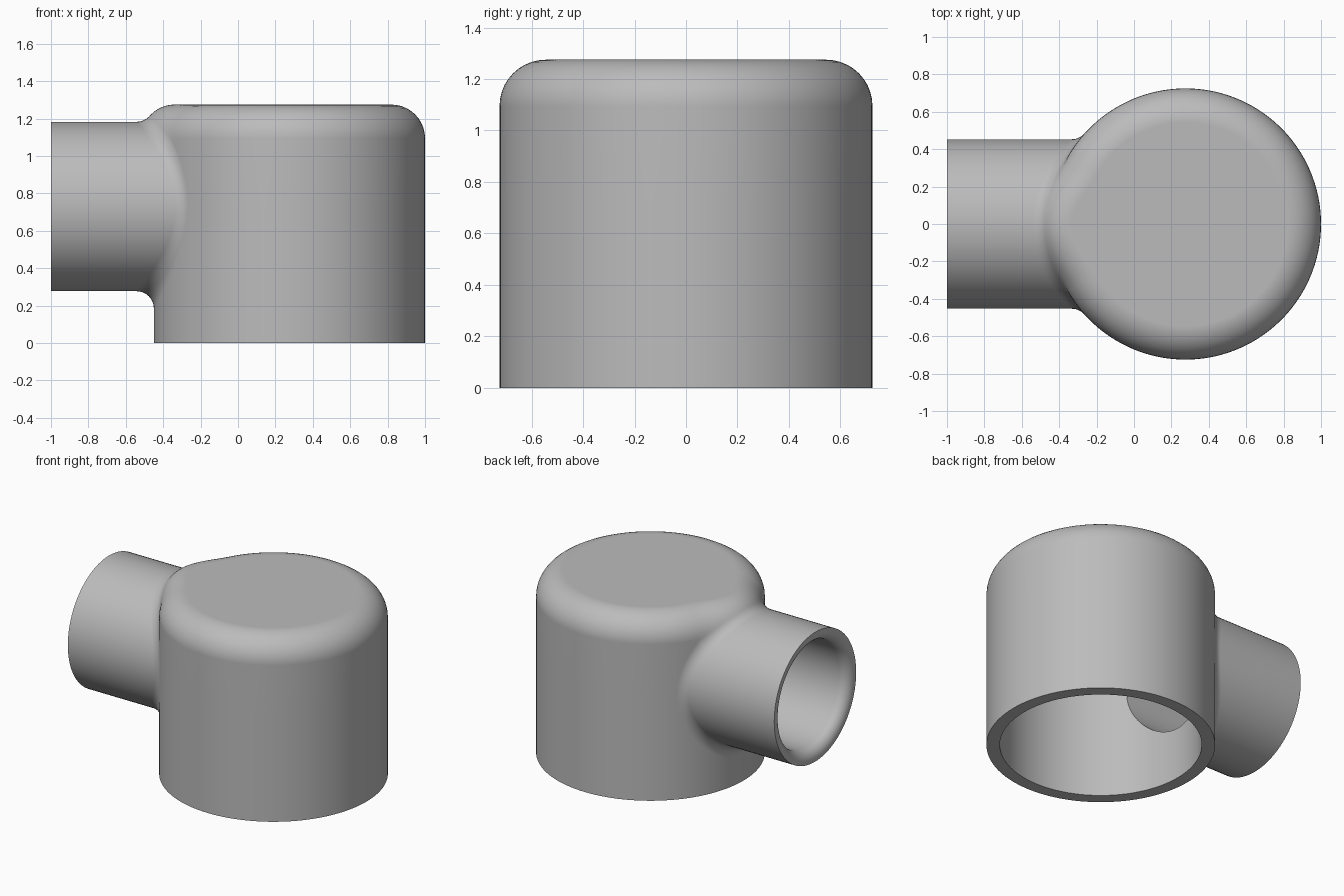
import bpy, bmesh
from math import pi, sin, cos, sqrt, asin, atan2, radians
from mathutils import Vector

cube = bpy.data.objects.get("Cube")
if cube:
    bpy.data.objects.remove(cube, do_unlink=True)

# Main dimensions
AXIS_X, BODY_R, BODY_H, TOP_FILLET = 0.275, 0.725, 1.275, 0.18
PIPE_Z, PIPE_R, JOINT_FILLET = 0.73, 0.453, 0.092
WALL, LIP, END_X = 0.085, 0.07, -1.0
SEGMENTS, ARC_STEPS = 96, 10
UP = Vector((0, 0, 1))

grey = bpy.data.materials.new("plain grey")
grey.use_nodes = True
grey.diffuse_color = (0.5, 0.5, 0.5, 1)
grey.node_tree.nodes["Principled BSDF"].inputs["Base Color"].default_value = (0.5, 0.5, 0.5, 1)


def arc(centre, radius, start, end):
    return [centre + radius * start.slerp(end, i / ARC_STEPS) for i in range(ARC_STEPS + 1)]


def skin(bm, columns, closed=False):
    """Join neighbouring columns of points with quads."""
    rows = [[bm.verts.new(p) for p in col] for col in columns]
    if closed:
        rows.append(rows[0])
    for a, b in zip(rows, rows[1:]):
        for i in range(len(a) - 1):
            bm.faces.new((a[i], a[i + 1], b[i + 1], b[i]))


def tee_shell(name, R, H, f, p, r, pipe_profile, rim_radii, outward):
    """Domed upright cylinder joined to a side pipe by a rolling-ball fillet."""
    bm = bmesh.new()
    q, s = p + r, R + r
    shoulder = H - f

    def on_body(direction, radius, z):
        return Vector((AXIS_X, 0, z)) - direction * radius

    def rim(direction):
        return [on_body(direction, radius, 0) for radius in rim_radii]

    pipe, upper, lower = [], [], []
    half = SEGMENTS // 2
    for i in range(SEGMENTS):
        t = 2 * pi * i / SEGMENTS
        c, sn = cos(t), sin(t)
        y, depth = q * c, sqrt(s * s - (q * c) ** 2)
        ball = Vector((AXIS_X - depth, y, PIPE_Z + q * sn))
        to_pipe = Vector((0, -c, -sn))
        inward = Vector((depth, -y, 0)).normalized()
        centre = on_body(inward, R - f, shoulder)
        # Near the top, the joint fillet meets the rounded shoulder directly
        if ball.z > shoulder:
            tangent = Vector((-y * q * sn / depth, -q * sn))
            nz = (shoulder - ball.z) / (f + r)
            a = -nz * q * c / tangent.length
            u = tangent.normalized()
            v = Vector((u.y, -u.x))
            if v.x < 0:
                v = -v
            flat = a * u + sqrt(max(0, 1 - nz * nz - a * a)) * v
            inward = Vector((flat.x, flat.y, nz))
            centre = ball + (f + r) * inward
        ring = [Vector((x, rad * c, PIPE_Z + rad * sn)) for x, rad in pipe_profile]
        pipe.append(ring + arc(ball, r, to_pipe, inward))
        contact = ball + r * inward
        if i <= half:
            upper.append([contact] + arc(centre, f, -inward, UP))
        if i >= half or i == 0:
            lower.append([contact] + rim(inward))
    lower.append(lower.pop(0))
    skin(bm, pipe, closed=True)
    skin(bm, upper)
    skin(bm, lower)

    # Rest of the upright cylinder, away from the pipe
    start = asin(q / s)
    rest = []
    for i in range(SEGMENTS + 1):
        a = start + (2 * pi - 2 * start) * i / SEGMENTS
        inward = Vector((cos(a), -sin(a), 0))
        centre = on_body(inward, R - f, shoulder)
        rest.append(rim(inward)[::-1] + [on_body(inward, R, PIPE_Z)]
                    + arc(centre, f, -inward, UP))
    skin(bm, rest)
    bmesh.ops.remove_doubles(bm, verts=bm.verts, dist=0.0002)
    bmesh.ops.dissolve_degenerate(bm, edges=bm.edges, dist=0.0001)

    # Flat top
    top = [v for v in bm.verts if abs(v.co.z - H) < 0.00005]
    top.sort(key=lambda v: atan2(v.co.y, v.co.x - AXIS_X))
    cap = bm.faces.new(top)
    bmesh.ops.recalc_face_normals(bm, faces=bm.faces)
    cap.normal_update()
    if (cap.normal.z > 0) != outward:
        bmesh.ops.reverse_faces(bm, faces=bm.faces)

    mesh = bpy.data.meshes.new(name)
    bm.to_mesh(mesh)
    bm.free()
    mesh.materials.append(grey)
    mesh.shade_smooth()
    mesh.set_sharp_from_angle(angle=radians(30))
    obj = bpy.data.objects.new(name, mesh)
    bpy.context.collection.objects.link(obj)
    weighted = obj.modifiers.new("even shading", 'WEIGHTED_NORMAL')
    weighted.keep_sharp = True
    return obj


# Outside skin
tee_shell("outer_shell", BODY_R, BODY_H, TOP_FILLET, PIPE_R, JOINT_FILLET,
          [(END_X, PIPE_R)], [BODY_R], True)

# Hollow inside, with a rounded pipe mouth and the flat rims
bore = PIPE_R - WALL
mouth = [(END_X, PIPE_R)]
for k in range(ARC_STEPS + 1):
    a = pi / 2 * k / ARC_STEPS
    mouth.append((END_X + LIP * (1 - cos(a)), bore + LIP * (1 - sin(a))))
tee_shell("inner_cavity", BODY_R - WALL, BODY_H - WALL, WALL, bore, 0,
          mouth, [BODY_R - WALL, BODY_R], False)
